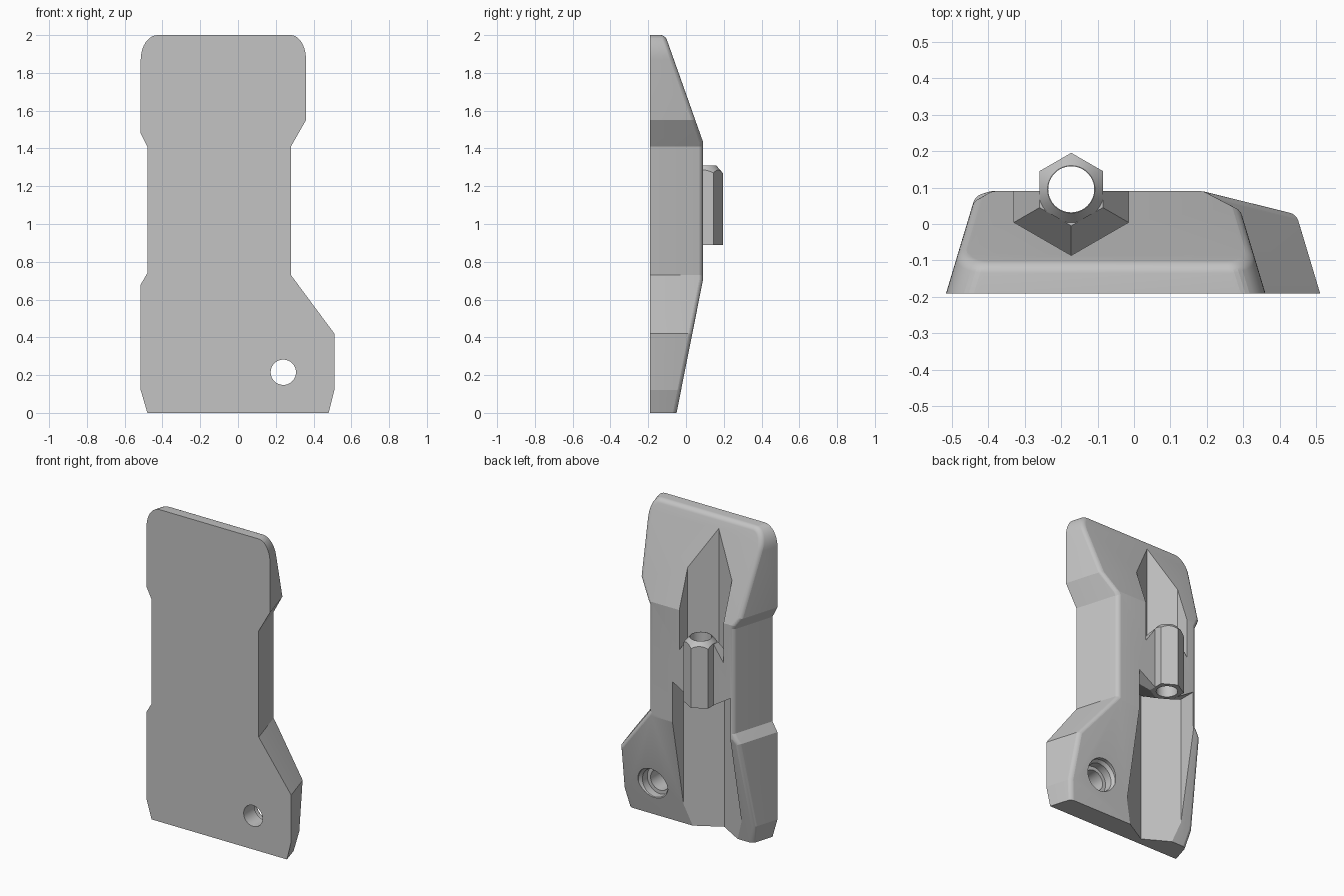
import bpy, bmesh, math
from mathutils import Vector

if "Cube" in bpy.data.objects:
    bpy.data.objects.remove(bpy.data.objects["Cube"], do_unlink=True)

FRONT, BACK, DRAFT = -0.19, 0.09, 0.3
AXIS = (-0.172, 0.095)      # centre of the hexagonal tube and channels

grey = bpy.data.materials.new("plain grey")
grey.use_nodes = True
COLOUR = (0.55, 0.55, 0.55, 1)
grey.diffuse_color = COLOUR
grey.node_tree.nodes["Principled BSDF"].inputs["Base Color"].default_value = COLOUR


def add_object(name, bm):
    bmesh.ops.recalc_face_normals(bm, faces=bm.faces)
    mesh = bpy.data.meshes.new(name)
    bm.to_mesh(mesh)
    bm.free()
    mesh.materials.append(grey)
    obj = bpy.data.objects.new(name, mesh)
    bpy.context.collection.objects.link(obj)
    return obj


def loft(name, profile, sides, place):
    """Stack regular polygons of (radius, height); place() puts them in space."""
    bm = bmesh.new()
    rings = []
    for r, h in profile:
        angles = [math.pi / 2 + math.tau * i / sides for i in range(sides)]
        rings.append([bm.verts.new(place(r * math.cos(a), r * math.sin(a), h)) for a in angles])
    for low, high in zip(rings, rings[1:]):
        for i in range(sides):
            j = (i + 1) % sides
            bm.faces.new((low[i], low[j], high[j], high[i]))
    bm.faces.new(rings[0])
    bm.faces.new(rings[-1])
    return add_object(name, bm)


def upright(u, v, h):
    return (AXIS[0] + u, AXIS[1] + v, h)


def through_hole(u, v, h):
    return (0.24 + u, h, 0.215 + v)


def combine(obj, cutters, operation="DIFFERENCE"):
    for cutter in cutters:
        mod = obj.modifiers.new("cut", "BOOLEAN")
        mod.operation, mod.solver, mod.object = operation, "EXACT", cutter
    graph = bpy.context.evaluated_depsgraph_get()
    mesh = bpy.data.meshes.new_from_object(obj.evaluated_get(graph))
    obj.modifiers.clear()
    obj.data = mesh


def corner(x, z, rx, rz, start):
    """Rounded quarter of an outline, running clockwise from the start angle."""
    steps = 10
    angles = [math.radians(start - 90 * i / steps) for i in range(steps + 1)]
    return [(x + rx * math.cos(a), z + rz * math.sin(a)) for a in angles]


# Body: drafted outline, waisted in the middle, with a lobe at the lower left
outline = [(-0.48, 0), (-0.515, 0.12), (-0.515, 0.68), (-0.48, 0.74), (-0.48, 1.41), (-0.515, 1.48)]
outline += corner(-0.425, 1.87, 0.09, 0.13, 180)
outline += corner(0.28, 1.87, 0.08, 0.13, 90)
outline += [(0.36, 1.55), (0.28, 1.41), (0.28, 0.73), (0.51, 0.42), (0.51, 0.12), (0.48, 0)]

bm = bmesh.new()
inward = DRAFT * (BACK - FRONT)
front = [bm.verts.new((x, FRONT, z)) for x, z in outline]
back = [bm.verts.new((x - math.copysign(inward, x), BACK, z)) for x, z in outline]
bm.faces.new(front)
bm.faces.new(back)
for i in range(len(outline)):
    j = (i + 1) % len(outline)
    bm.faces.new((front[i], front[j], back[j], back[i]))

# Slope the back towards the bottom and the top
for (y0, z0), (y1, z1) in (((-0.05, 0), (BACK, 0.705)), ((BACK, 1.435), (-0.11, 2))):
    normal = Vector((0, z1 - z0, y0 - y1))
    bmesh.ops.bisect_plane(bm, geom=bm.verts[:] + bm.edges[:] + bm.faces[:], dist=1e-5,
                           plane_co=(0, y0, z0), plane_no=normal, clear_outer=True)
    bmesh.ops.holes_fill(bm, edges=[e for e in bm.edges if e.is_boundary])
bmesh.ops.recalc_face_normals(bm, faces=bm.faces)

# Round the rim of the back, leaving the bottom edge crisp
rim = []
for e in bm.edges:
    a, b = sorted((f.normal for f in e.link_faces), key=lambda n: n.y)
    if b.y > 0.6 and -0.5 < a.y < 0.6 and a.z > -0.9:
        rim.append(e)
bmesh.ops.bevel(bm, geom=rim, offset=0.025, segments=7, profile=0.5,
                affect="EDGES", clamp_overlap=False)
body = add_object("body", bm)

# Channels, bore and counterbored hole
upper_channel = loft("upper_channel", [(0.1, 1.28), (0.181, 1.18), (0.181, 2.2)], 6, upright)
lower_channel = loft("lower_channel", [(0.237, -0.2), (0.237, 0.965), (0.1, 0.89)], 6, upright)
bore = loft("bore", [(0.063, 0.8), (0.063, 1.4)], 64, upright)
bolt_hole = loft("bolt_hole", [(0.067, -0.3), (0.067, -0.08), (0.09, -0.08), (0.09, -0.03),
                               (0.105, -0.01), (0.105, 0.3)], 64, through_hole)
combine(body, [upper_channel, lower_channel, bore, bolt_hole])

# Hexagonal tube with a conical chamfer at the top
tube = loft("hex_tube", [(0.1, 0.89), (0.1, 1.31)], 6, upright)
chamfer = loft("chamfer", [(0.14, 0.8), (0.14, 1.224), (0.065, 1.31)], 64, upright)
combine(tube, [chamfer], "INTERSECT")
combine(tube, [bore])

for cutter in (upper_channel, lower_channel, bore, bolt_hole, chamfer):
    bpy.data.objects.remove(cutter, do_unlink=True)

# Smooth the rounded parts only
bpy.ops.object.select_all(action="DESELECT")
for obj in (body, tube):
    obj.select_set(True)
bpy.context.view_layer.objects.active = body
bpy.ops.object.shade_smooth_by_angle(angle=math.radians(10.5))
